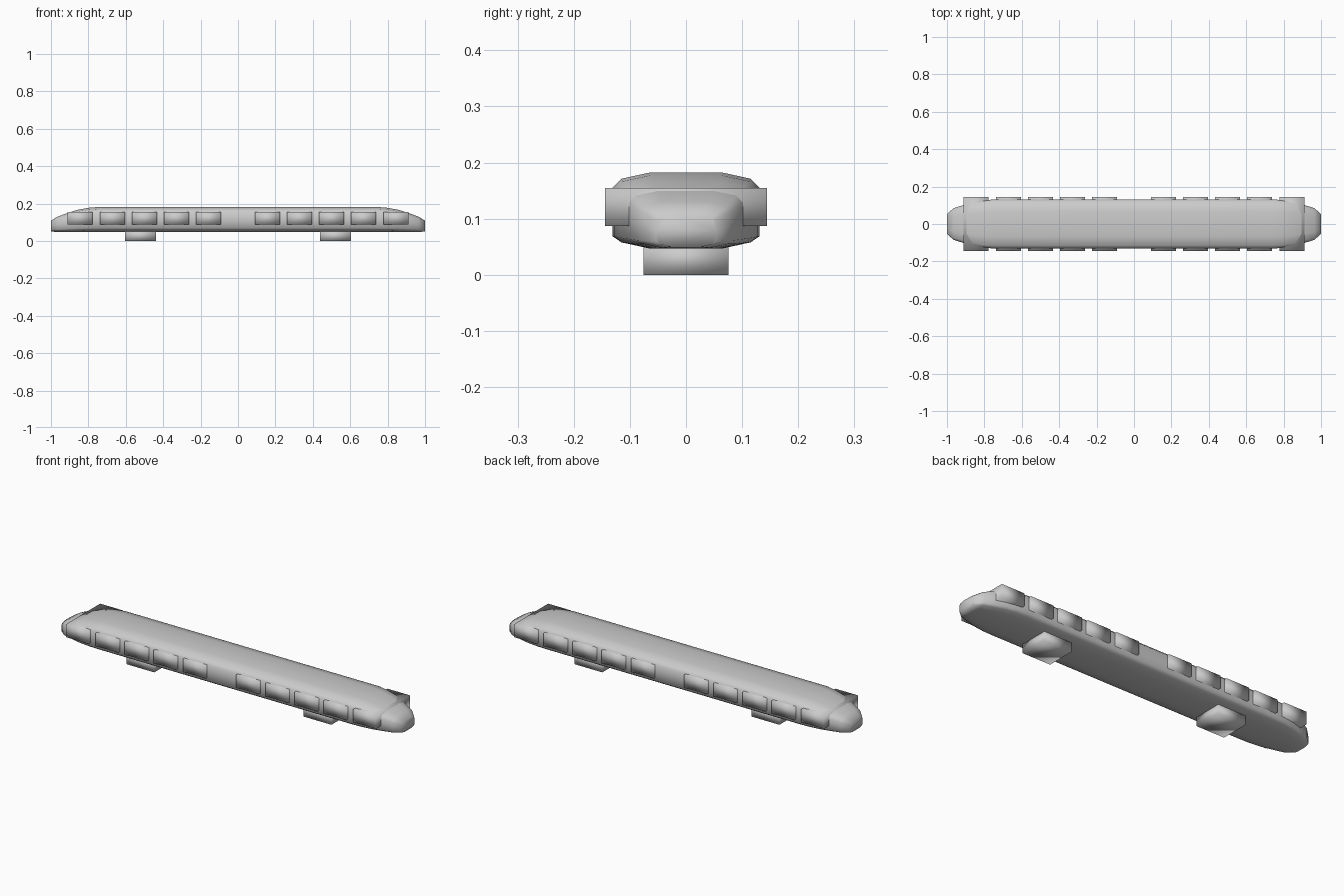
import bpy, bmesh

if "Cube" in bpy.data.objects:
    bpy.data.objects.remove(bpy.data.objects["Cube"])


def finish(name, bm):
    bmesh.ops.recalc_face_normals(bm, faces=bm.faces)
    mesh = bpy.data.meshes.new(name)
    bm.to_mesh(mesh)
    bm.free()
    for p in mesh.polygons:
        p.use_smooth = True
    ob = bpy.data.objects.new(name, mesh)
    bpy.context.collection.objects.link(ob)
    return ob


def box(name, x, z0, z1, half_x, half_y):
    bm = bmesh.new()
    bmesh.ops.create_cube(bm, size=1)
    for v in bm.verts:
        v.co.x = x + v.co.x * 2 * half_x
        v.co.y *= 2 * half_y
        v.co.z = z0 + (v.co.z + 0.5) * (z1 - z0)
    return finish(name, bm)


# Car body: rounded section lofted along x, tapering to a nose at both ends
half = [(0.5, 0), (0.88, 0.08), (1, 0.16), (1, 0.5), (1, 0.8), (0.88, 0.92), (0.5, 1)]
section = half + [(-y, z) for y, z in reversed(half)]
# x, half width, bottom, top
stations = [(0.25, 0.131, 0.047, 0.182), (0.74, 0.131, 0.047, 0.182),
            (0.80, 0.128, 0.047, 0.177), (0.86, 0.118, 0.047, 0.166),
            (0.91, 0.102, 0.047, 0.150), (0.965, 0.084, 0.048, 0.130),
            (1.0, 0.053, 0.050, 0.108)]
stations = [(-x, w, b, t) for x, w, b, t in reversed(stations)] + stations
bm = bmesh.new()
rings = [[bm.verts.new((x, y * w, b + z * (t - b))) for y, z in section]
         for x, w, b, t in stations]
n = len(section)
for r0, r1 in zip(rings, rings[1:]):
    for i in range(n):
        j = (i + 1) % n
        bm.faces.new((r0[i], r0[j], r1[j], r1[i]))
bm.faces.new(rings[0])
bm.faces.new(rings[-1])
finish("car_body", bm)

for sign, side in ((-1, "left"), (1, "right")):
    # Window blocks running through the full width of the body
    for k, x in enumerate((0.157, 0.329, 0.500, 0.671, 0.845)):
        box(f"window_{side}_{k + 1}", sign * x, 0.087, 0.155, 0.067, 0.144)
    # Wheel truck under the floor
    box(f"wheel_truck_{side}", sign * 0.521, 0.0, 0.055, 0.082, 0.076)
